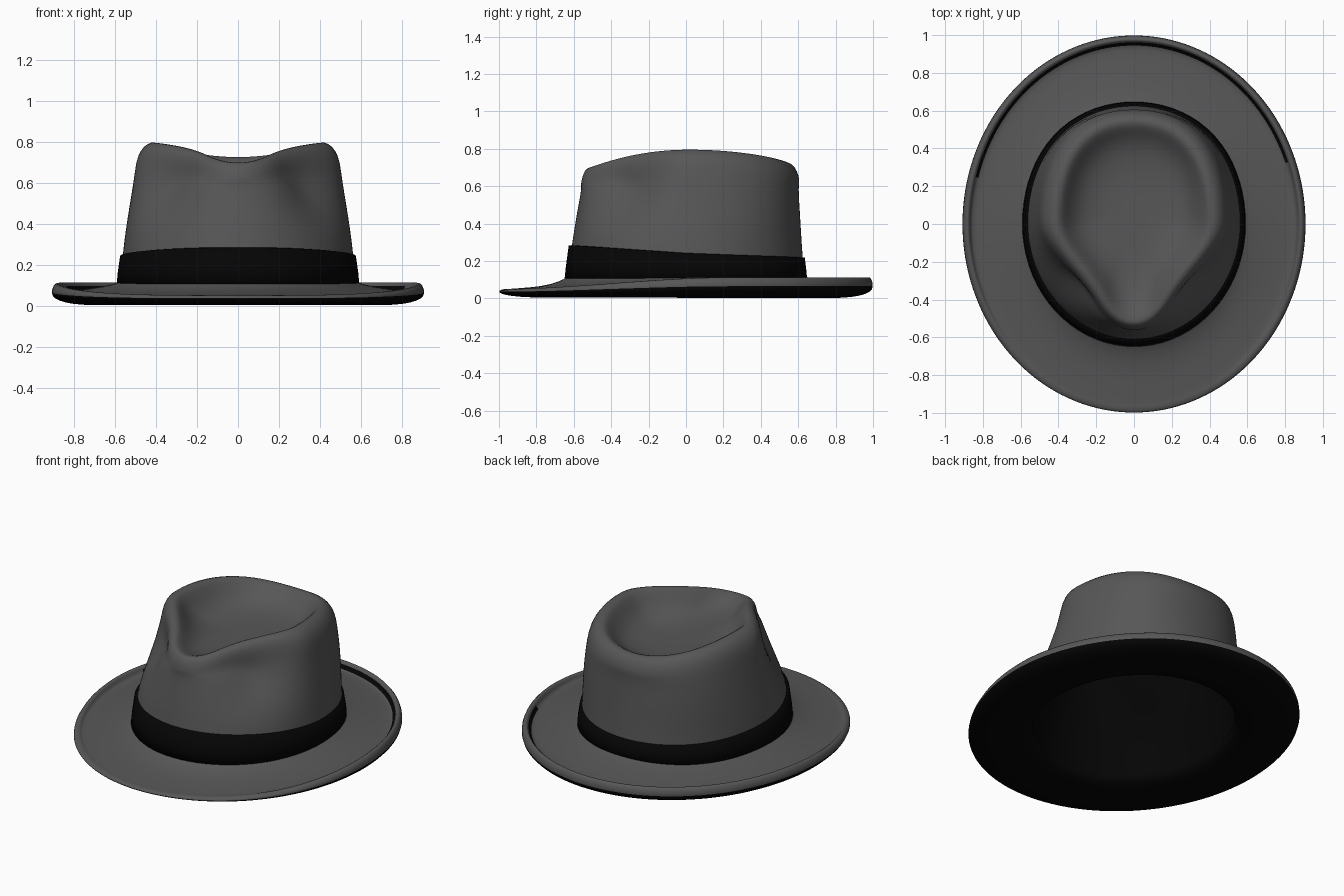
import bpy, bmesh, math

if "Cube" in bpy.data.objects:
    bpy.data.objects.remove(bpy.data.objects["Cube"])

N = 72
ANGLES = [2 * math.pi * i / N for i in range(N)]


def material(name, v):
    m = bpy.data.materials.new(name)
    m.diffuse_color = (v, v, v, 1)
    m.use_nodes = True
    m.node_tree.nodes["Principled BSDF"].inputs["Base Color"].default_value = m.diffuse_color
    return m


grey = material("grey felt", 0.095)
black = material("black ribbon", 0.0014)


def smoothstep(a, b, x):
    k = max(0, min(1, (x - a) / (b - a)))
    return k * k * (3 - 2 * k)


def loft(name, rings, mats, cap=False, rule=None, subdiv=0, inward=False):
    """Skin a list of functions angle -> (x, y, z); optionally close the last ring."""
    bm = bmesh.new()
    rows = [[bm.verts.new(r(t)) for t in ANGLES] for r in rings]
    for j in range(len(rows) - 1):
        for i in range(N):
            k = (i + 1) % N
            f = bm.faces.new((rows[j][i], rows[j][k], rows[j + 1][k], rows[j + 1][i]))
            if rule:
                f.material_index = rule(j, ANGLES[i])
    if cap:
        last = rows[-1]
        c = bm.verts.new([sum(v.co[a] for v in last) / N for a in range(3)])
        for i in range(N):
            bm.faces.new((last[i], last[(i + 1) % N], c))
    bmesh.ops.recalc_face_normals(bm, faces=bm.faces)
    if inward:
        bmesh.ops.reverse_faces(bm, faces=bm.faces)
    for f in bm.faces:
        f.smooth = True
    me = bpy.data.meshes.new(name)
    bm.to_mesh(me)
    bm.free()
    for m in mats:
        me.materials.append(m)
    ob = bpy.data.objects.new(name, me)
    bpy.context.collection.objects.link(ob)
    if subdiv:
        s = ob.modifiers.new("smooth", 'SUBSURF')
        s.levels = s.render_levels = subdiv
    return ob


def fullness(t):
    """Squares off the back corners of the crown."""
    return math.sin(2 * t) ** 2 if math.sin(t) > 0 else 0


# Crown: teardrop ridge, pinched walls and a sunken top
def ridge(t):
    s = math.sin(t)
    w = 0.40 - 0.16 * smoothstep(0, 0.8, -s)
    z = 0.80 - (0.10 * s * s if s < 0 else 0.072 * s ** 2.2)
    k = 1 + 0.05 * fullness(t)
    return w * math.cos(t) * k, 0.01 + 0.525 * s * k, z


def pinch(t):
    d = math.degrees(math.atan2(math.sin(t), abs(math.cos(t))))
    return math.exp(-((d + 40) / 23) ** 2)


def wall(rx, front, back, z, dent, full):
    def ring(t):
        s = math.sin(t)
        k = 1 - dent * pinch(t) + full * fullness(t)
        return rx * math.cos(t) * k, (front if s < 0 else back) * s * k, z
    return ring


def shoulder(out, drop, dent=0):
    def ring(t):
        x, y, z = ridge(t)
        c, s = math.cos(t), math.sin(t)
        o = out * (1 - dent * pinch(t))
        return x + o * c, y + o * s * (0.5 if s < 0 else 0.75), z - drop
    return ring


def bowl(scale, k):
    def ring(t):
        x, y, z = ridge(t)
        return x * scale, 0.08 + (y - 0.08) * scale, z + (0.625 - z) * k
    return ring


crown_rings = [
    wall(0.575, 0.635, 0.635, 0.10, 0, 0.01),
    wall(0.563, 0.615, 0.622, 0.25, 0, 0.02),
    wall(0.550, 0.600, 0.615, 0.36, 0.02, 0.035),
    wall(0.533, 0.580, 0.608, 0.48, 0.11, 0.05),
    wall(0.514, 0.558, 0.600, 0.60, 0.23, 0.055),
    shoulder(0.100, 0.10, 0.35),
    shoulder(0.080, 0.045, 0.2),
    shoulder(0.042, 0.006),
    ridge,
    bowl(0.93, 0.16),
    bowl(0.85, 0.45),
    bowl(0.72, 0.78),
    bowl(0.50, 0.96),
    bowl(0.25, 1.0),
]
loft("crown", crown_rings, [grey], cap=True, subdiv=1)


# Lining: the crown's inside surface
def inside(r):
    def ring(t):
        x, y, z = r(t)
        return x * 0.965, y * 0.965, z - 0.02
    return ring


loft("lining", [inside(r) for r in crown_rings], [black], cap=True, subdiv=1, inward=True)


# Brim: low at the front, rolled up at the sides and back, dark underneath
def brim_ring(rx, ry, z_front, z_back):
    def ring(t):
        s = math.sin(t)
        k = smoothstep(-1.05, 0.25, s)
        return rx * math.cos(t), ry * s, z_front + (z_back - z_front) * k
    return ring


brim_profile = [
    (0.570, 0.630, 0.118, 0.120), (0.605, 0.675, 0.090, 0.105),
    (0.700, 0.770, 0.064, 0.088), (0.800, 0.890, 0.055, 0.074),
    (0.864, 0.956, 0.050, 0.070), (0.868, 0.961, 0.050, 0.098),
    (0.880, 0.975, 0.050, 0.118), (0.902, 0.993, 0.046, 0.108),
    (0.914, 1.004, 0.036, 0.062), (0.898, 0.988, 0.024, 0.036),
    (0.850, 0.940, 0.013, 0.014), (0.750, 0.830, 0.004, 0.000),
    (0.620, 0.680, 0.006, 0.006), (0.552, 0.610, 0.030, 0.030),
    (0.552, 0.610, 0.080, 0.080),
]


def brim_colour(j, t):
    if j >= 8:
        return 1
    return 1 if j == 4 and math.sin(t) > 0.3 else 0


loft("brim", [brim_ring(*p) for p in brim_profile], [grey, black],
     rule=brim_colour, subdiv=1)


# Ribbon band, taller at the front
def band_ring(rx, front, back, z, slope):
    def ring(t):
        s = math.sin(t)
        k = 1 + 0.02 * fullness(t)
        rise = slope * (s * 1.25 if s < 0 else s * 0.7)
        return rx * math.cos(t) * k, (front if s < 0 else back) * s * k, z - rise
    return ring


loft("band", [
    band_ring(0.560, 0.615, 0.615, 0.10, 0),
    band_ring(0.592, 0.650, 0.648, 0.10, 0),
    band_ring(0.587, 0.642, 0.643, 0.16, 0.01),
    band_ring(0.575, 0.627, 0.635, 0.242, 0.033),
    band_ring(0.550, 0.600, 0.610, 0.244, 0.033),
], [black])
